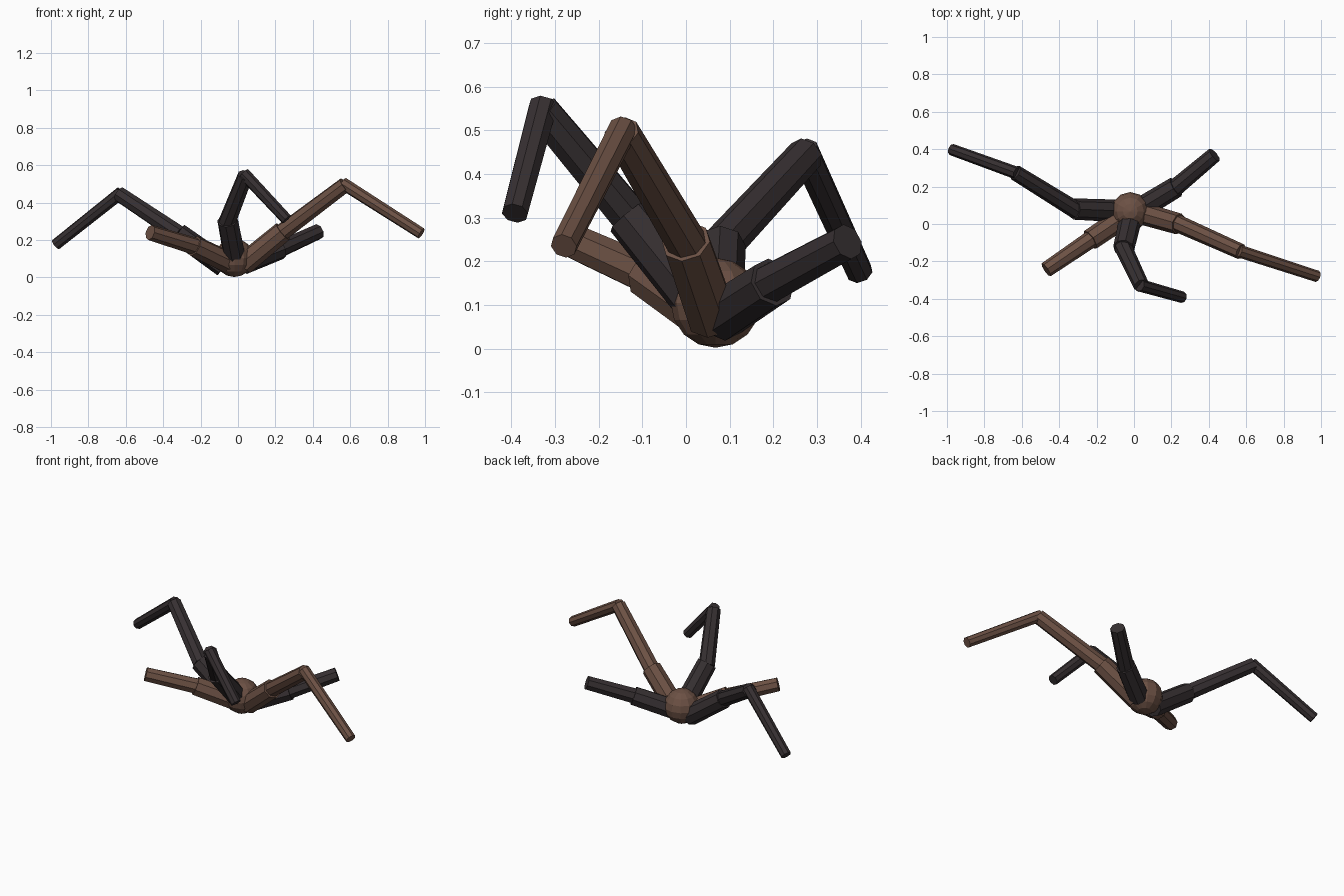
import bpy
import math
from mathutils import Vector

if "Cube" in bpy.data.objects:
    bpy.data.objects.remove(bpy.data.objects["Cube"])


def material(name, rgb):
    m = bpy.data.materials.new(name)
    m.diffuse_color = (*rgb, 1)
    m.use_nodes = True
    m.node_tree.nodes["Principled BSDF"].inputs["Base Color"].default_value = m.diffuse_color
    return m


brown = material("brown", (0.15, 0.082, 0.058))
dark = material("dark charcoal", (0.037, 0.029, 0.031))


def segment(name, a, b, r1, r2, mat):
    """Flat-sided eight-sided tube from a to b."""
    a, b = Vector(a), Vector(b)
    d = b - a
    bpy.ops.mesh.primitive_cone_add(vertices=8, radius1=r1, radius2=r2,
                                    depth=d.length, location=(a + b) / 2)
    o = bpy.context.object
    o.name = name
    o.rotation_euler = d.to_track_quat('Z', 'Y').to_euler()
    o.data.materials.append(mat)


# central ball body
bpy.ops.mesh.primitive_uv_sphere_add(segments=12, ring_count=8, radius=0.103,
                                     location=(-0.02, 0.068, 0.105))
body = bpy.context.object
body.name = "body"
body.data.materials.append(brown)

# legs: joint positions from the body outwards
legs = {
    "right_leg": (brown, [(0.03, 0.06, 0.072), (0.24, 0.0, 0.245),
                          (0.572, -0.148, 0.495), (0.98, -0.28, 0.235)]),
    "left_leg": (dark, [(-0.075, 0.07, 0.06), (-0.32, 0.08, 0.235),
                        (-0.635, 0.275, 0.445), (-0.975, 0.398, 0.175)]),
    "front_leg": (dark, [(-0.02, 0.02, 0.12), (-0.055, -0.13, 0.305),
                         (0.04, -0.33, 0.545), (0.26, -0.392, 0.31)]),
    "front_left_leg": (brown, [(-0.05, 0.04, 0.08), (-0.235, -0.085, 0.168),
                               (-0.47, -0.245, 0.24)]),
    "back_right_leg": (dark, [(0.03, 0.08, 0.075), (0.225, 0.198, 0.152),
                              (0.43, 0.37, 0.245)]),
}
radii = [(0.06, 0.057), (0.047, 0.042), (0.034, 0.031)]
parts = ["upper", "middle", "lower"]

for leg, (mat, pts) in legs.items():
    for i in range(len(pts) - 1):
        a, b = Vector(pts[i]), Vector(pts[i + 1])
        if i:  # tuck each joint slightly into the previous segment
            a -= (b - a).normalized() * 0.015
        segment(f"{leg}_{parts[i]}", a, b, *radii[i], mat)
